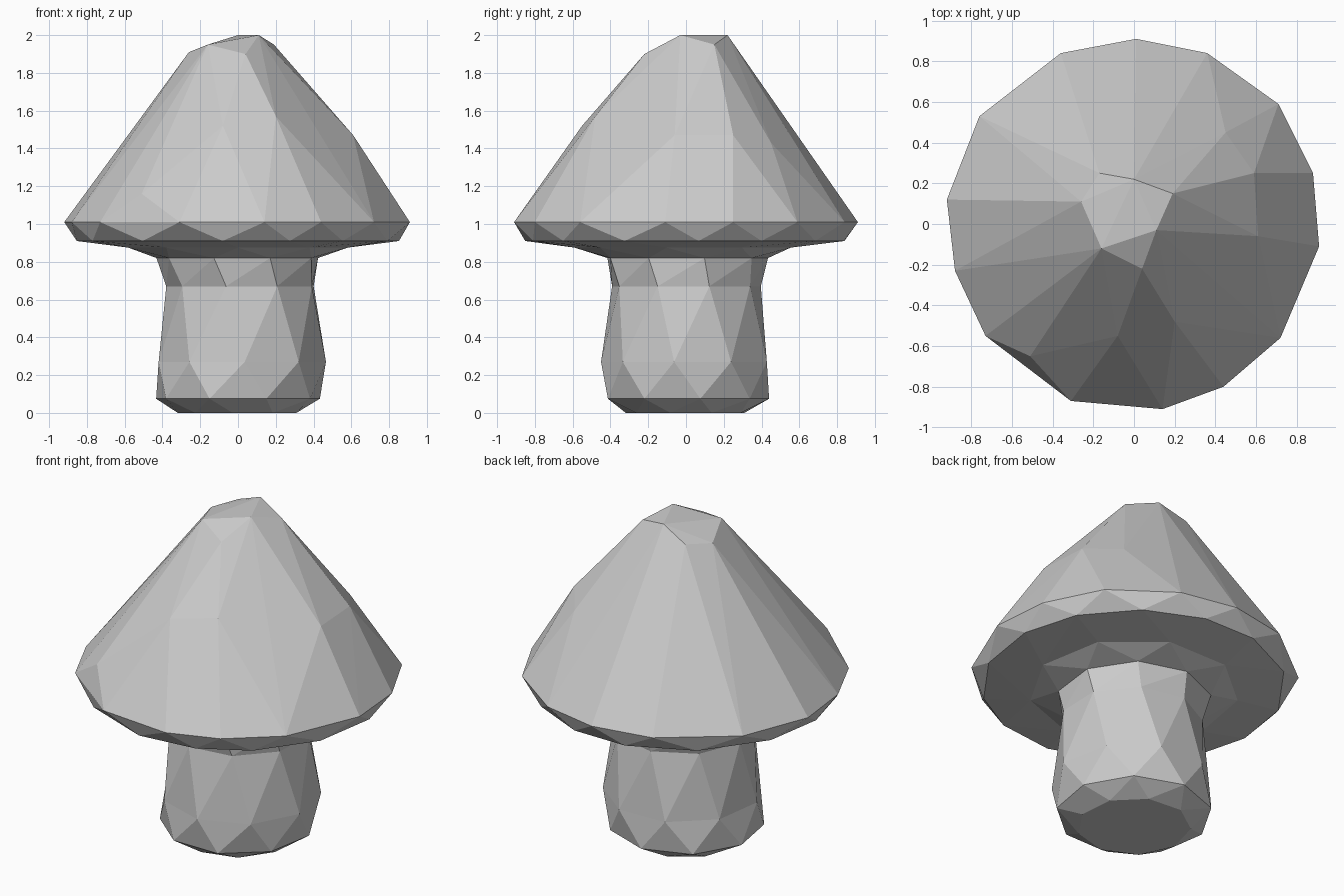
import bpy, bmesh
from math import atan2, cos, sin, radians, tau
from mathutils import Vector

if "Cube" in bpy.data.objects:
    bpy.data.objects.remove(bpy.data.objects["Cube"])


def finish(name, bm):
    mesh = bpy.data.meshes.new(name)
    bm.to_mesh(mesh)
    bm.free()
    obj = bpy.data.objects.new(name, mesh)
    bpy.context.collection.objects.link(obj)
    return obj


def ring(bm, n, r, z, phase, cx=0.0):
    """Regular ring of vertices, counter-clockwise."""
    return [bm.verts.new((cx + r * cos(radians(phase) + tau * i / n),
                          r * sin(radians(phase) + tau * i / n), z)) for i in range(n)]


def angle(v):
    return atan2(v.co.y, v.co.x) % tau


def zip_rings(bm, a, b):
    """Join two rings of different vertex counts with triangles."""
    a, b = sorted(a, key=angle), sorted(b, key=angle)
    i = j = 0
    while i < len(a) or j < len(b):
        na = angle(a[i % len(a)]) if i < len(a) else 99
        nb = angle(b[j % len(b)]) if j < len(b) else 99
        if na <= nb:
            bm.faces.new((a[i - 1], a[i], b[j - 1]))
            i += 1
        else:
            bm.faces.new((a[i - 1], b[j], b[j - 1]))
            j += 1


# Cap outline: widest rim, with the lower rim shifted half a step
rim = [(.01, .91), (.36, .84), (.71, .59), (.88, .25), (.91, -.11), (.72, -.56),
       (.44, -.80), (.14, -.91), (-.31, -.87), (-.73, -.55), (-.88, -.23),
       (-.92, .12), (-.76, .53), (-.36, .84)]
lower = []
for i, p in enumerate(rim):
    mid = Vector(p) + Vector(rim[i - 1])
    mid = mid.normalized() * 0.855
    lower.append((mid.x, mid.y, 0.91))
shoulder = [(.45, .45, 1.43), (.59, .25, 1.47), (.61, -.06, 1.47), (.20, -.48, 1.57),
            (-.08, -.55, 1.52), (-.51, -.65, 1.16)]
tip = [(-.26, .11, 1.91), (-.16, -.12, 1.95), (.04, -.22, 1.90), (.11, -.03, 2.0),
       (.19, .15, 1.95), (0, .22, 2.0), (-.17, .25, 1.93)]

# Faceted cap, open where the underside joins
bm = bmesh.new()
for p in [(x, y, 1.01) for x, y in rim] + lower + shoulder + tip:
    bm.verts.new(p)
bmesh.ops.convex_hull(bm, input=bm.verts[:])
bm.normal_update()
bmesh.ops.delete(bm, geom=[f for f in bm.faces if f.normal.z < -0.97], context='FACES')
bmesh.ops.delete(bm, geom=[v for v in bm.verts if not v.link_faces], context='VERTS')
finish("cap", bm)

# Underside of the cap flowing into the bulging stem
bm = bmesh.new()
rings = [ring(bm, 9, .32, 0, -95),
         ring(bm, 9, .44, .075, -110),
         ring(bm, 9, .45, .27, -88, .02),
         ring(bm, 9, .40, .67, -102, .02),
         ring(bm, 9, .435, .82, -107),
         ring(bm, 9, .59, .875, -90),
         [bm.verts.new(p) for p in lower]]
for a, b in zip(rings, rings[1:]):
    zip_rings(bm, a, b)
bm.faces.new(rings[0])
bmesh.ops.recalc_face_normals(bm, faces=bm.faces[:])
stem = finish("stem_and_underside", bm)
# Make sure the open shell faces outwards (base polygon points down)
base = min(stem.data.polygons, key=lambda f: f.center.z)
if base.normal.z > 0:
    stem.data.flip_normals()
